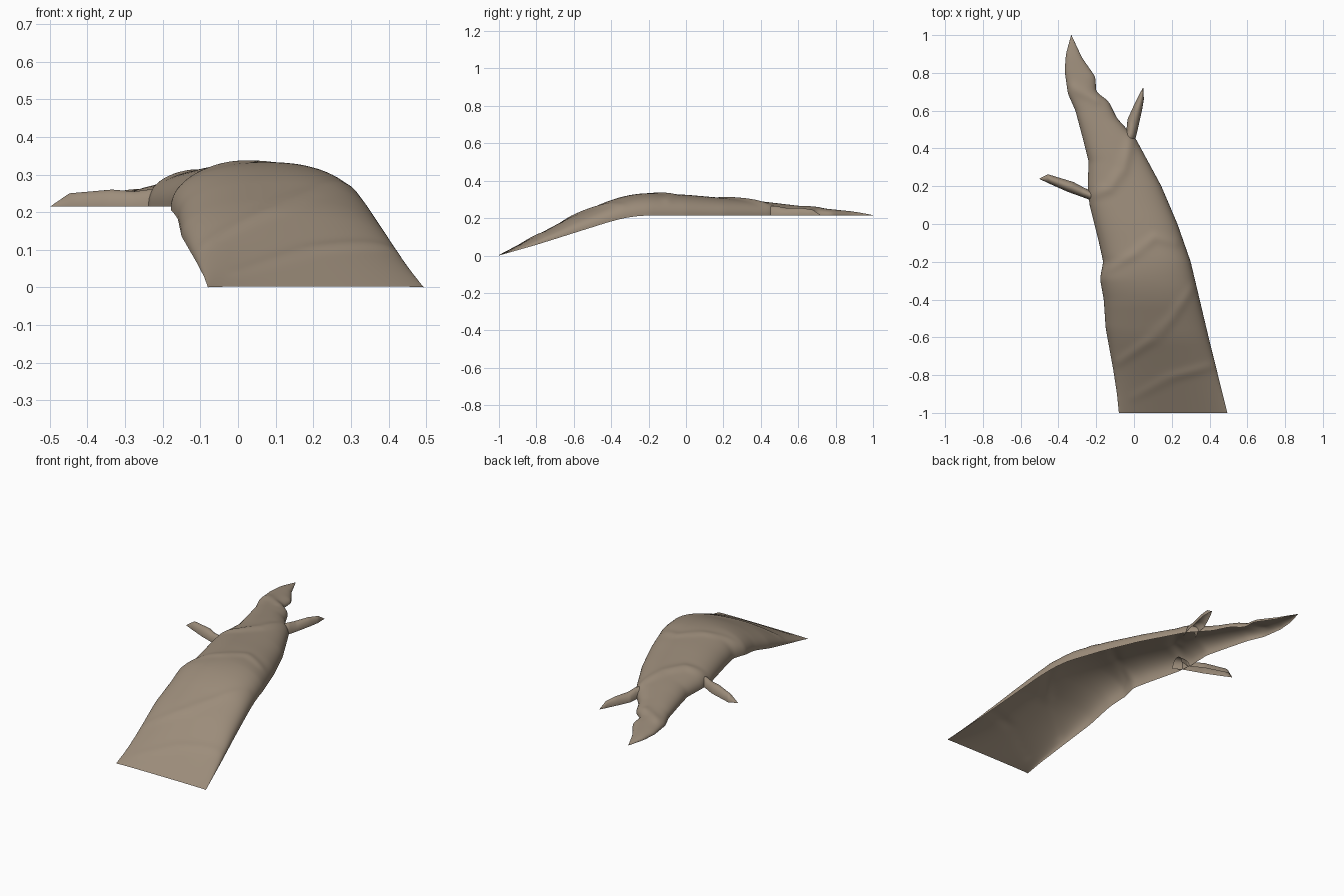
import bpy
import bmesh
import math
from mathutils import Vector

default_cube = bpy.data.objects.get("Cube")
if default_cube:
    bpy.data.objects.remove(default_cube, do_unlink=True)

# One bark colour for every part
bark = bpy.data.materials.new("bark_brown")
bark.use_nodes = True
bark_colour = (0.34, 0.27, 0.2, 1)
bark.diffuse_color = bark_colour
shader = bark.node_tree.nodes["Principled BSDF"]
shader.inputs["Base Color"].default_value = bark_colour
shader.inputs["Roughness"].default_value = 0.8

ACROSS = 40       # segments across each arched shell
ROWS = 160        # segments along the trunk


def sample(profile, t):
    """Linear interpolation through (position, value) points."""
    for (t_a, v_a), (t_b, v_b) in zip(profile, profile[1:]):
        if t <= t_b:
            return v_a + (v_b - v_a) * (t - t_a) / (t_b - t_a)
    return profile[-1][1]


def smooth_sample(profile, t, reach=0.04):
    """Softened interpolation, exact at both ends."""
    reach = min(reach, t - profile[0][0], profile[-1][0] - t)
    offsets = (-1, -0.5, 0, 0.5, 1)
    return sum(sample(profile, t + reach * k) for k in offsets) / len(offsets)


def crease_height(point, creases):
    """Rounded ridge raised along each crease line."""
    height = 0
    for line, size, spread in creases:
        nearest = 1
        for start, end in zip(line, line[1:]):
            start, end = Vector(start), Vector(end)
            span = end - start
            t = (point - start).dot(span) / span.length_squared
            closest = start + span * max(0, min(1, t))
            nearest = min(nearest, (point - closest).length)
        height += size * math.exp(-(nearest / spread) ** 2)
    return height


def arched_shell(name, sections, power, creases=()):
    """Open sheet arched between a left and a right rail."""
    bm = bmesh.new()
    rows = []
    for left, right, base, rise in sections:
        row = []
        for j in range(ACROSS + 1):
            angle = math.pi * j / ACROSS
            c, s = math.cos(angle), math.sin(angle)
            across = math.copysign(abs(c) ** (2 / power), c)
            arch = max(0, s) ** (2 / power)
            spot = left.lerp(right, (1 - across) / 2)
            ridge = crease_height(spot, creases) * min(1, rise * 20) * arch
            row.append(bm.verts.new((spot.x, spot.y, base + rise * arch + ridge)))
        rows.append(row)
    for near, far in zip(rows, rows[1:]):
        for j in range(ACROSS):
            bm.faces.new((near[j], near[j + 1], far[j + 1], far[j]))
    bmesh.ops.remove_doubles(bm, verts=bm.verts, dist=0.0002)
    mesh = bpy.data.meshes.new(name)
    bm.to_mesh(mesh)
    bm.free()
    mesh.materials.append(bark)
    mesh.shade_smooth()
    shell = bpy.data.objects.new(name, mesh)
    bpy.context.collection.objects.link(shell)
    return shell


# Trunk outline and heights along its length
left_rail = [(-1, -.08), (-.9, -.09), (-.77, -.11), (-.55, -.15), (-.4, -.16),
             (-.29, -.18), (-.2, -.163), (-.1, -.185), (.1, -.235), (.2, -.245),
             (.33, -.24), (.45, -.27), (.6, -.31), (.69, -.35), (.81, -.367),
             (.9, -.36), (1, -.333)]
right_rail = [(-1, .494), (-.6, .395), (-.2, .3), (0, .23), (.2, .145), (.45, .01),
              (.56, -.09), (.65, -.135), (.7, -.2), (.78, -.205), (.88, -.275),
              (1, -.331)]
base_line = [(-1, 0), (-.8, .057), (-.6, .12), (-.4, .183), (-.3, .207),
             (-.2, .215), (1, .215)]
crest_line = [(-1, .003), (-.8, .108), (-.6, .215), (-.4, .298), (-.3, .325),
              (-.2, .335), (0, .325), (.4, .29), (.6, .266), (.8, .245),
              (.9, .235), (1, .216)]

# Slanting bark creases: line, height, width
trunk_creases = [
    ([(-.25, .14), (-.13, .19), (-.06, .29), (-.02, .42), (0, .48)], .01, .03),
    ([(-.17, -.26), (0, -.16), (.11, -.07), (.22, -.1)], .006, .025),
    ([(-.08, -.73), (.1, -.61), (.2, -.5), (.31, -.34)], .006, .025),
    ([(0, -.92), (.2, -.81), (.42, -.75)], .005, .025),
    ([(-.32, .72), (-.2, .66)], .006, .025),
]

trunk_sections = []
for i in range(ROWS + 1):
    y = -1 + 2 * i / ROWS
    base = smooth_sample(base_line, y)
    trunk_sections.append((
        Vector((smooth_sample(left_rail, y, .012), y)),
        Vector((smooth_sample(right_rail, y, .012), y)),
        base,
        smooth_sample(crest_line, y) - base,
    ))
arched_shell("trunk_bark", trunk_sections, 2.35, trunk_creases)


def twig(name, left, right, rises):
    """Small leaf-like shell that follows two paired rails."""
    steps = 8
    sections = []
    for i in range((len(rises) - 1) * steps + 1):
        t = i / steps
        k = min(int(t), len(rises) - 2)
        f = t - k
        sections.append((
            Vector(left[k]).lerp(Vector(left[k + 1]), f),
            Vector(right[k]).lerp(Vector(right[k + 1]), f),
            .215,
            rises[k] + (rises[k + 1] - rises[k]) * f,
        ))
    arched_shell(name, sections, 2)


# Side twigs, rooted inside the trunk
twig("right_twig",
     [(-.19, .1), (-.24, .13), (-.28, .145), (-.35, .17), (-.44, .21), (-.5, .238)],
     [(-.18, .19), (-.235, .178), (-.27, .195), (-.32, .222), (-.455, .263), (-.498, .242)],
     [.05, .045, .04, .045, .035, 0])
twig("left_twig",
     [(-.07, .44), (-.04, .5), (-.034, .555), (0, .63), (.03, .69), (.048, .722)],
     [(-.01, .41), (.01, .46), (.022, .51), (.042, .6), (.052, .66), (.05, .72)],
     [.05, .05, .04, .04, .03, 0])
